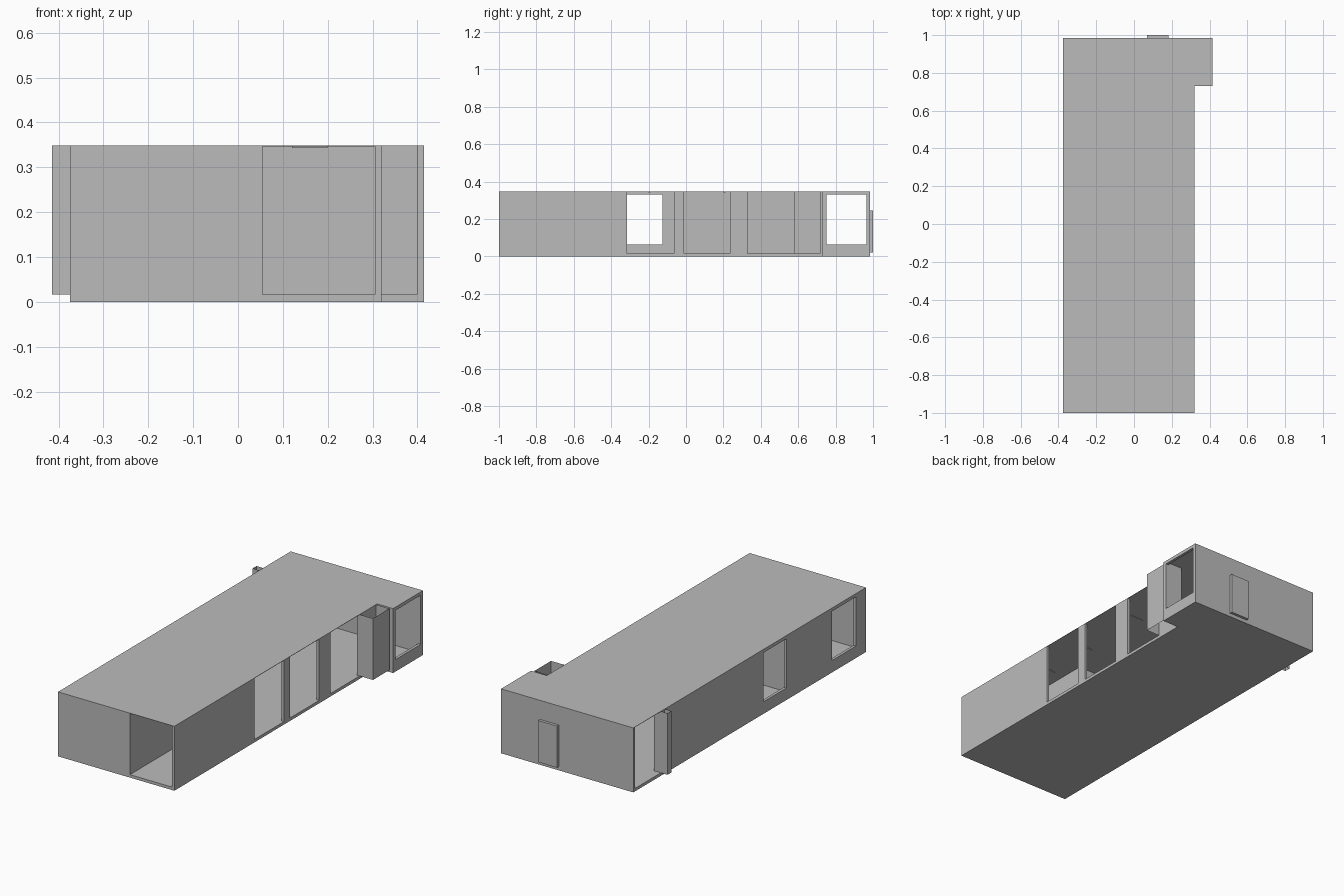
import bpy
import bmesh

cube = bpy.data.objects.get("Cube")
if cube:
    bpy.data.objects.remove(cube, do_unlink=True)

grey = bpy.data.materials.new("plain_grey")
grey.use_nodes = True
COLOUR = (0.5, 0.5, 0.5, 1)
grey.diffuse_color = COLOUR
grey.node_tree.nodes["Principled BSDF"].inputs["Base Color"].default_value = COLOUR

# Overall dimensions
LEFT, RIGHT, WING = -0.375, 0.32, 0.415
FRONT, BACK, WING_FRONT = -1.0, 0.985, 0.73
FLOOR, TOP, T = 0.016, 0.348, 0.015
ROOF = TOP - 0.002
SILL, HEAD = 0.065, 0.33


def add_box(bm, x, y, z, tube=False):
    verts = [bm.verts.new((a, b, c)) for c in z for b in y for a in x]
    faces = [(0, 1, 5, 4), (1, 3, 7, 5), (3, 2, 6, 7), (2, 0, 4, 6)]
    if not tube:
        faces += [(0, 2, 3, 1), (4, 5, 7, 6)]
    for f in faces:
        bm.faces.new([verts[i] for i in f])


def make(name, boxes, tube=False):
    bm = bmesh.new()
    for b in boxes:
        add_box(bm, *b, tube=tube)
    mesh = bpy.data.meshes.new(name)
    bm.to_mesh(mesh)
    bm.free()
    mesh.materials.append(grey)
    obj = bpy.data.objects.new(name, mesh)
    bpy.context.collection.objects.link(obj)
    return obj


def wall(name, axis, side, lo, hi, openings=()):
    """Wall running along an axis, split into piers, sills and lintels."""
    spans, at = [], lo
    for start, end, bottom, head in openings:
        spans.append((at, start, 0, ROOF))
        if bottom > 0:
            spans.append((start, end, 0, bottom))
        if head < ROOF:
            spans.append((start, end, head, ROOF))
        at = end
    spans.append((at, hi, 0, ROOF))
    boxes = []
    for a, b, z0, z1 in spans:
        x, y = (side, (a, b)) if axis == "y" else ((a, b), side)
        boxes.append((x, y, (z0, z1)))
    return make(name, boxes)


# Floor and roof follow the L-shaped footprint
for name, z in (("floor", (0, FLOOR)), ("roof", (ROOF, TOP))):
    make(name, [((LEFT, RIGHT), (FRONT, BACK), z),
                ((RIGHT, WING), (WING_FRONT, BACK), z)])

# Outer walls
wall("front_wall", "x", (FRONT, FRONT + T), LEFT, RIGHT,
     [(0.055, 0.305, FLOOR, ROOF)])
wall("back_wall", "x", (BACK - T, BACK), LEFT, WING)
wall("window_side_wall", "y", (LEFT, LEFT + T), FRONT, BACK,
     [(-0.915, -0.71, SILL, HEAD), (-0.32, -0.125, SILL, HEAD),
      (0.745, 0.97, FLOOR, ROOF)])
wall("open_side_wall", "y", (RIGHT - T, RIGHT), FRONT, WING_FRONT + T,
     [(-0.315, -0.065, FLOOR, ROOF), (-0.012, 0.235, FLOOR, ROOF),
      (0.33, 0.58, FLOOR, ROOF)])
wall("wing_front_wall", "x", (WING_FRONT, WING_FRONT + T), RIGHT, WING)
wall("wing_window_wall", "y", (WING - T, WING), WING_FRONT, BACK,
     [(0.75, 0.965, SILL, HEAD)])

# Inner partitions around the front room
wall("room_side_partition", "y", (0.04, 0.055), FRONT + T, -0.37)
wall("room_end_partition", "x", (-0.385, -0.37), LEFT + T, 0.055)

# Open-topped shafts projecting through the side walls
make("side_shaft", [((0.305, 0.4), (0.58, 0.72), (FLOOR, TOP))], tube=True)
make("narrow_shaft", [((-0.333, -0.415), (0.717, 0.75), (FLOOR, TOP))], tube=True)

# Raised door on the back wall
make("back_door", [((0.07, 0.182), (BACK, 1.0), (0.02, 0.245))])

# Slim ceiling strips along the corridor
make("ceiling_strips", [((0.12, 0.2), (y, y + 0.01), (ROOF - 0.003, ROOF))
                        for y in (-0.5, -0.2, 0.2)])
